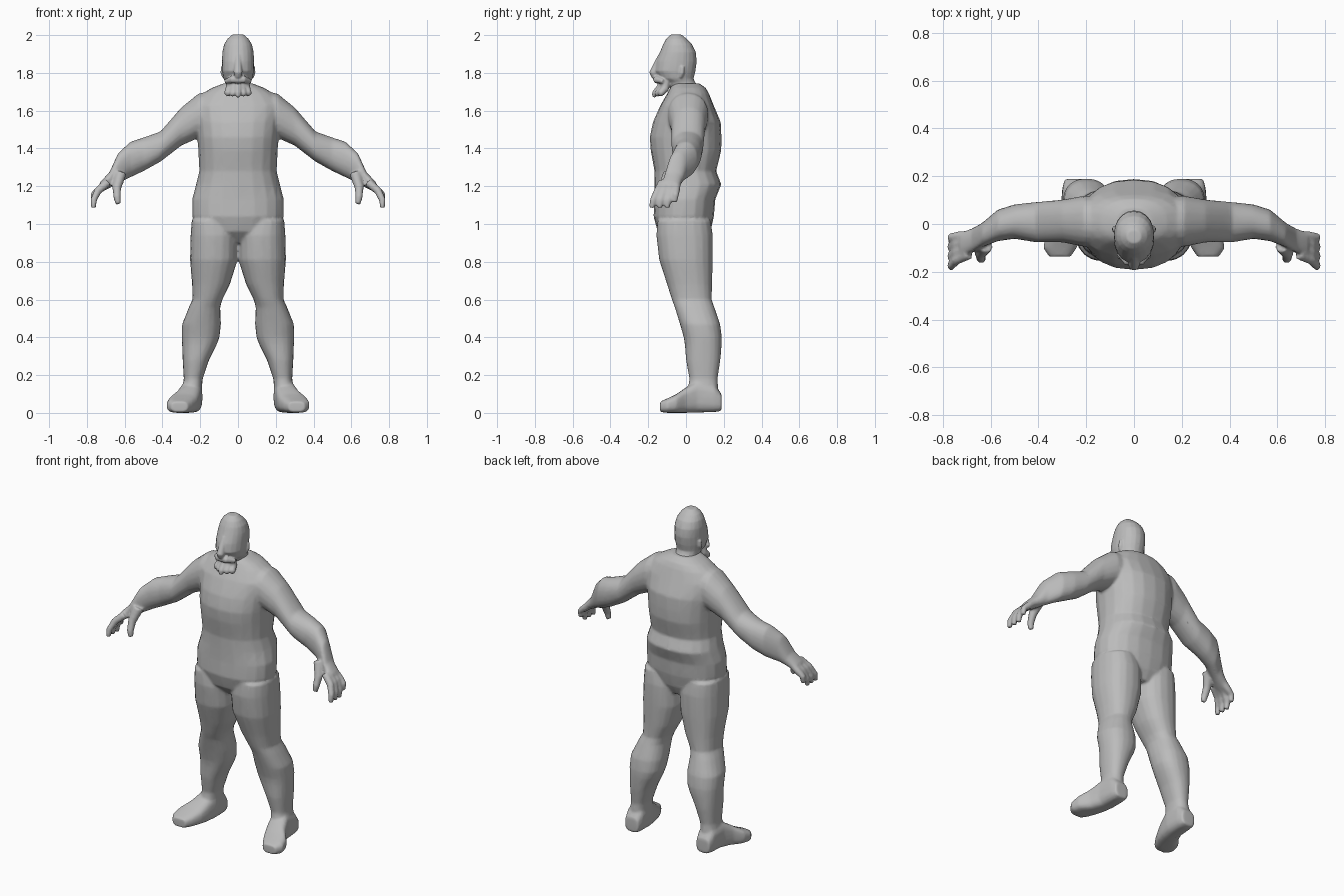
import bpy, bmesh, math
from mathutils import Vector

grey = bpy.data.materials.new("plain grey")
grey.diffuse_color = (0.5, 0.5, 0.5, 1)


def sgn_pow(v, p):
    return math.copysign(abs(v) ** p, v)


def skin(bm, rings):
    """Bridge closed rings of points and cap both ends."""
    loops = [[bm.verts.new(p) for p in r] for r in rings]
    n = len(loops[0])
    faces = []
    for a, b in zip(loops, loops[1:]):
        for i in range(n):
            j = (i + 1) % n
            faces.append(bm.faces.new((a[i], a[j], b[j], b[i])))
    faces += [bm.faces.new(loops[0]), bm.faces.new(loops[-1])]
    bmesh.ops.recalc_face_normals(bm, faces=faces)


def loft(bm, axis, rows, exp=2.3, side=1, n=20):
    """Rows are (position on axis, min a, max a, min b, max b)."""
    rings = []
    for t, a0, a1, b0, b1 in rows:
        ring = []
        for k in range(n):
            w = 2 * math.pi * k / n
            a = (a0 + a1) / 2 + (a1 - a0) / 2 * sgn_pow(math.cos(w), 2 / exp)
            b = (b0 + b1) / 2 + (b1 - b0) / 2 * sgn_pow(math.sin(w), 2 / exp)
            x, y, z = {"x": (t, a, b), "y": (a, t, b), "z": (a, b, t)}[axis]
            ring.append((x * side, y, z))
        rings.append(ring)
    skin(bm, rings)


def tube(bm, pts, radii, side=1, n=10):
    """Round limb along a few points."""
    pts = [Vector((p[0] * side, p[1], p[2])) for p in pts]
    rings = []
    for i, (p, r) in enumerate(zip(pts, radii)):
        d = (pts[min(i + 1, len(pts) - 1)] - pts[max(i - 1, 0)]).normalized()
        u = d.cross(Vector((0, 1, 0.01))).normalized()
        v = d.cross(u)
        rings.append([p + r * (u * math.cos(2 * math.pi * k / n) + v * math.sin(2 * math.pi * k / n))
                      for k in range(n)])
    skin(bm, rings)


def finish(bm, name, voxel, smooth, keep):
    """Fuse the overlapping volumes into one smooth skin."""
    me = bpy.data.meshes.new(name)
    bm.to_mesh(me)
    bm.free()
    ob = bpy.data.objects.new(name, me)
    bpy.context.collection.objects.link(ob)
    me.materials.append(grey)
    m = ob.modifiers.new("fuse", "REMESH")
    m.mode, m.voxel_size, m.use_smooth_shade = "VOXEL", voxel, True
    m = ob.modifiers.new("soften", "SMOOTH")
    m.factor, m.iterations = 0.5, smooth
    m = ob.modifiers.new("simplify", "DECIMATE")
    m.ratio = keep
    return ob


# Torso, from crotch to neck base
body = bmesh.new()
torso = [(.90, .09, -.09, .10), (.96, .19, -.15, .13), (1.04, .243, -.172, .148),
         (1.13, .243, -.167, .155), (1.21, .222, -.167, .187), (1.28, .205, -.167, .16),
         (1.39, .21, -.187, .187), (1.46, .216, -.192, .188), (1.54, .225, -.175, .184),
         (1.63, .24, -.135, .146), (1.69, .19, -.10, .122), (1.72, .14, -.085, .105),
         (1.745, .075, -.07, .07)]
loft(body, "z", [(z, -w, w, f, b) for z, w, f, b in torso])

leg = [(1.02, .03, .245, -.15, .13), (.94, 0, .251, -.157, .142), (.81, .002, .254, -.142, .142),
       (.68, .043, .243, -.1, .138), (.60, .083, .241, -.075, .136), (.56, .094, .26, -.06, .15),
       (.47, .09, .296, -.032, .181), (.40, .098, .298, -.012, .19), (.36, .113, .296, -.006, .189),
       (.28, .153, .293, 0, .182), (.18, .187, .287, .018, .167), (.10, .193, .30, .005, .172)]
foot = [(.188, .20, .29, .01, .10), (.15, .19, .30, .004, .15), (.06, .188, .307, .002, .17),
        (0, .2, .33, 0, .135), (-.05, .215, .37, 0, .10), (-.10, .24, .38, 0, .076),
        (-.137, .265, .355, .005, .06)]
arm = [(.12, -.10, .115, 1.45, 1.71), (.21, -.095, .118, 1.455, 1.69), (.30, -.077, .102, 1.415, 1.617),
       (.41, -.077, .092, 1.33, 1.49), (.50, -.062, .082, 1.28, 1.458), (.57, -.072, .06, 1.247, 1.435),
       (.635, -.097, .005, 1.215, 1.375), (.68, -.12, -.02, 1.19, 1.275), (.73, -.14, -.035, 1.165, 1.222)]

for s in (1, -1):
    # Legs, feet and arms
    loft(body, "z", leg, 2.3, s)
    loft(body, "y", foot, 3, s)
    loft(body, "x", arm, 2.2, s)
    # Four curled fingers and a thumb
    for k in range(4):
        y0, y1 = -.05 - .025 * k, -.055 - .04 * k
        up = .03 if k == 0 else 0
        tube(body, [(.69, y0, 1.22), (.742, (y0 + y1) / 2, 1.175), (.765, y1, 1.125 + up), (.765, y1 - .005, 1.085 + up)],
             [.024, .021, .018, .014], s)
    tube(body, [(.62, -.09, 1.27), (.642, -.125, 1.19), (.64, -.145, 1.14), (.634, -.148, 1.105)],
         [.032, .024, .02, .015], s)
finish(body, "body", .008, 5, .3)

# Head and neck
head = bmesh.new()
skull = [(1.65, .06, -.06, .07), (1.72, .066, -.085, .075), (1.75, .068, -.105, .048),
         (1.77, .077, -.14, .04), (1.81, .085, -.165, .05), (1.86, .085, -.158, .057),
         (1.91, .083, -.138, .052), (1.95, .074, -.122, .033), (1.98, .056, -.105, .005),
         (2.003, .03, -.08, -.025)]
loft(head, "z", [(z, -w, w, f, b) for z, w, f, b in skull], 2.1)
# Nose and brow ridge
tube(head, [(0, -.13, 1.89), (0, -.155, 1.84), (0, -.172, 1.80), (0, -.165, 1.78)], [.018, .02, .024, .018])
# Moustache and splayed beard tufts
tube(head, [(-.065, -.12, 1.755), (-.03, -.155, 1.765), (.03, -.155, 1.765), (.065, -.12, 1.755)],
     [.012, .02, .02, .012])
for x in (-.056, -.029, 0, .029, .056):
    d = abs(x) * .5
    tube(head, [(x * .6, -.11, 1.75), (x * .8, -.14 + d, 1.715), (x, -.165 + d, 1.69), (x * 1.08, -.172 + d, 1.672 + d * .5)],
         [.028, .022, .018, .009])
# Ears
for s in (1, -1):
    tube(head, [(.075, -.03, 1.775), (.079, -.022, 1.80), (.08, -.018, 1.835)], [.009, .014, .011], s)
finish(head, "head_and_beard", .005, 3, .3)
